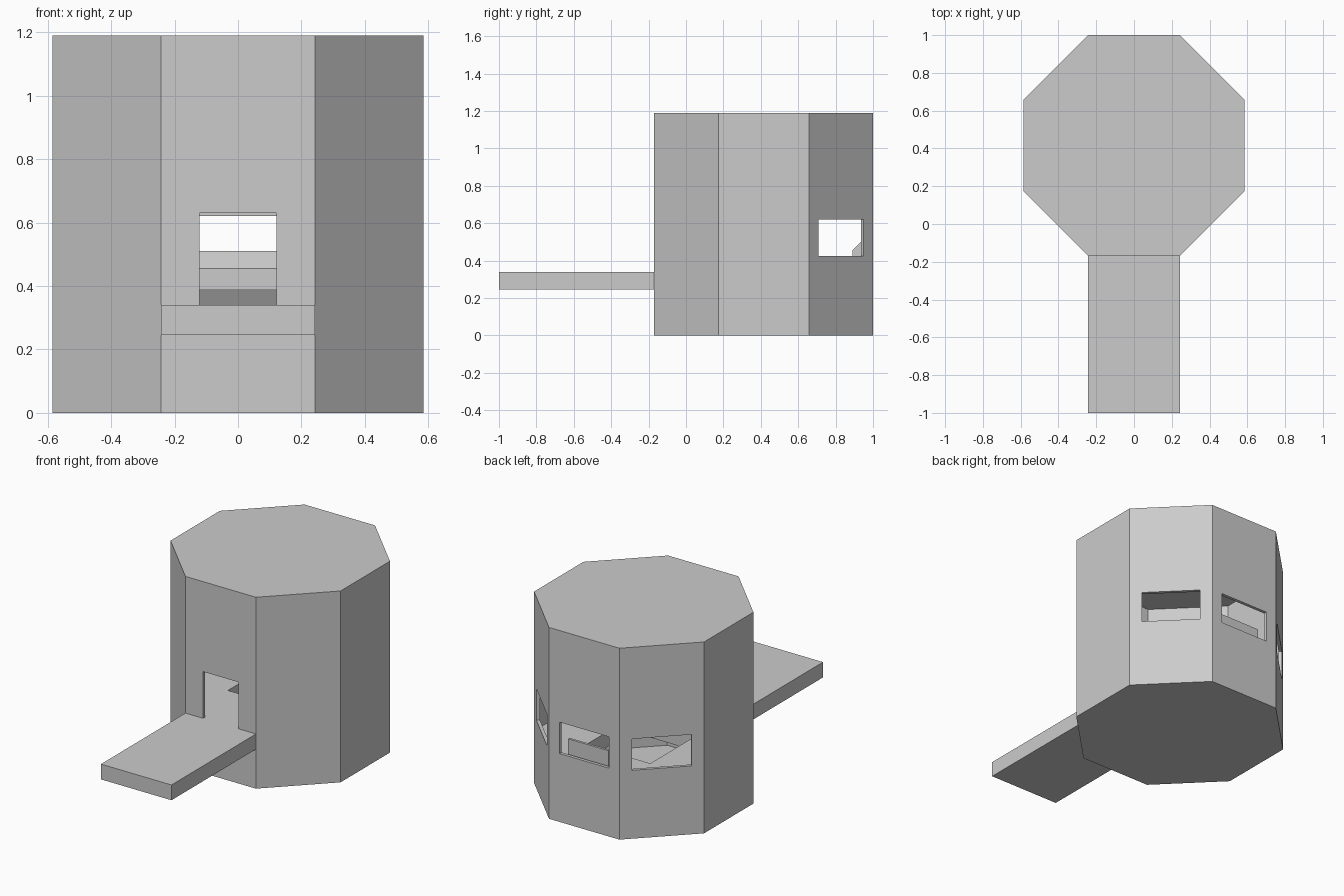
import bpy, math

if "Cube" in bpy.data.objects:
    bpy.data.objects.remove(bpy.data.objects["Cube"])

CY, APO, H, WALL = 0.415, 0.585, 1.19, 0.02


def prism(name, apothem, z0, z1):
    bpy.ops.mesh.primitive_cylinder_add(
        vertices=8, radius=apothem / math.cos(math.pi / 8), depth=z1 - z0,
        location=(0, CY, (z0 + z1) / 2), rotation=(0, 0, math.pi / 8))
    ob = bpy.context.object
    ob.name = name
    return ob


def box(name, centre, size, turn=0):
    bpy.ops.mesh.primitive_cube_add(size=1, location=centre, rotation=(0, 0, turn))
    ob = bpy.context.object
    ob.name = name
    ob.scale = size
    return ob


def cut(target, cutter):
    mod = target.modifiers.new("cut", 'BOOLEAN')
    mod.operation = 'DIFFERENCE'
    mod.solver = 'EXACT'
    mod.object = cutter
    bpy.context.view_layer.objects.active = target
    bpy.ops.object.modifier_apply(modifier=mod.name)
    bpy.data.objects.remove(cutter, do_unlink=True)


# hollow eight-sided tower
tower = prism("tower_shell", APO, 0, H)
cut(tower, prism("hollow_cutter", APO - WALL, WALL, H - WALL))

# doorway in front, windows in the three rear walls
cut(tower, box("door_cutter", (0, CY - APO, 0.485), (0.242, 0.1, 0.29)))
for angle in (-45, 0, 45):
    a = math.radians(angle)
    pos = (-APO * math.sin(a), CY + APO * math.cos(a), 0.5225)
    cut(tower, box("window_cutter", pos, (0.34, 0.1, 0.195), a))

# entrance platform
box("entrance_platform", (0, -0.585, 0.2925), (0.485, 0.83, 0.095))

# upper floor with square opening
floor = prism("upper_floor", APO - WALL, 0.245, 0.34)
cut(floor, box("opening_cutter", (0, 0.44, 0.29), (0.44, 0.45, 0.3)))

# sloped desk below the rear window, extruded from its side profile
profile = [(0.92, 0.34), (0.89, 0.39), (0.89, 0.455), (0.945, 0.51), (0.96, 0.51), (0.96, 0.34)]
n, hw = len(profile), 0.138
verts = [(x, y, z) for x in (-hw, hw) for y, z in profile]
faces = [tuple(range(n)), tuple(reversed(range(n, 2 * n)))]
faces += [(i, i + n, (i + 1) % n + n, (i + 1) % n) for i in range(n)]
mesh = bpy.data.meshes.new("rear_desk")
mesh.from_pydata(verts, [], faces)
desk = bpy.data.objects.new("rear_desk", mesh)
bpy.context.collection.objects.link(desk)
bpy.context.view_layer.objects.active = desk
bpy.ops.object.select_all(action='DESELECT')
desk.select_set(True)
bpy.ops.object.mode_set(mode='EDIT')
bpy.ops.mesh.select_all(action='SELECT')
bpy.ops.mesh.normals_make_consistent(inside=False)
bpy.ops.object.mode_set(mode='OBJECT')
